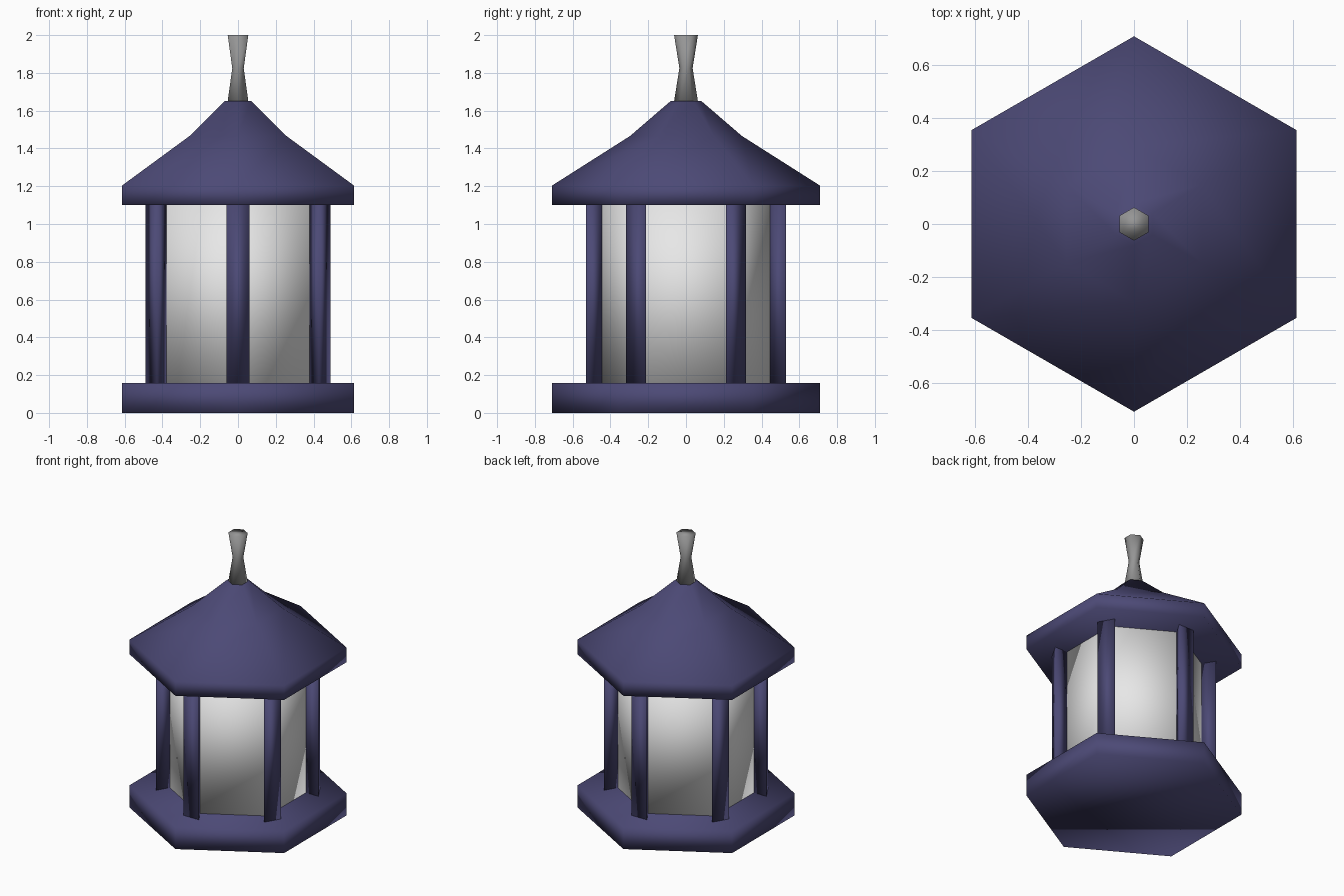
import bpy, math

if "Cube" in bpy.data.objects:
    bpy.data.objects.remove(bpy.data.objects["Cube"])

def material(name, rgb):
    m = bpy.data.materials.new(name)
    m.diffuse_color = (*rgb, 1)
    m.use_nodes = True
    m.node_tree.nodes["Principled BSDF"].inputs["Base Color"].default_value = m.diffuse_color
    return m

blue = material("dark blue paint", (0.072, 0.067, 0.18))
white = material("white glass", (0.8, 0.8, 0.8))
grey = material("grey metal", (0.3, 0.3, 0.3))

def prism(name, profile, mat, sides=6, centre=(0, 0), turn=math.pi / 2):
    """Capped, smooth-shaded stack of regular polygons from (radius, z) pairs."""
    verts, faces = [], []
    for r, z in profile:
        for i in range(sides):
            a = turn + i * 2 * math.pi / sides
            verts.append((centre[0] + r * math.cos(a), centre[1] + r * math.sin(a), z))
    for k in range(len(profile) - 1):
        for i in range(sides):
            j = (i + 1) % sides
            a, b = k * sides, (k + 1) * sides
            faces.append((a + i, a + j, b + j, b + i))
    faces.append(tuple(reversed(range(sides))))
    top = (len(profile) - 1) * sides
    faces.append(tuple(range(top, top + sides)))
    me = bpy.data.meshes.new(name)
    me.from_pydata(verts, [], faces)
    me.materials.append(mat)
    for p in me.polygons:
        p.use_smooth = True
    ob = bpy.data.objects.new(name, me)
    bpy.context.collection.objects.link(ob)
    return ob

# base slab, glass body, roof and finial
prism("base", [(0.71, 0), (0.71, 0.157)], blue)
prism("glass", [(0.451, 0.157), (0.451, 1.1)], white)
prism("roof", [(0.71, 1.1), (0.71, 1.203), (0.296, 1.466), (0.08, 1.652)], blue)
prism("finial", [(0.063, 1.65), (0.035, 1.825), (0.063, 2.0)], grey)

# triangular corner posts, flat side outward
R = 0.0695
for i in range(6):
    a = math.pi / 2 + i * math.pi / 3
    d = 0.53 - R / 2
    prism(f"post_{i + 1}", [(R, 0.15), (R, 1.105)], blue, 3,
          (d * math.cos(a), d * math.sin(a)), a + math.pi)
